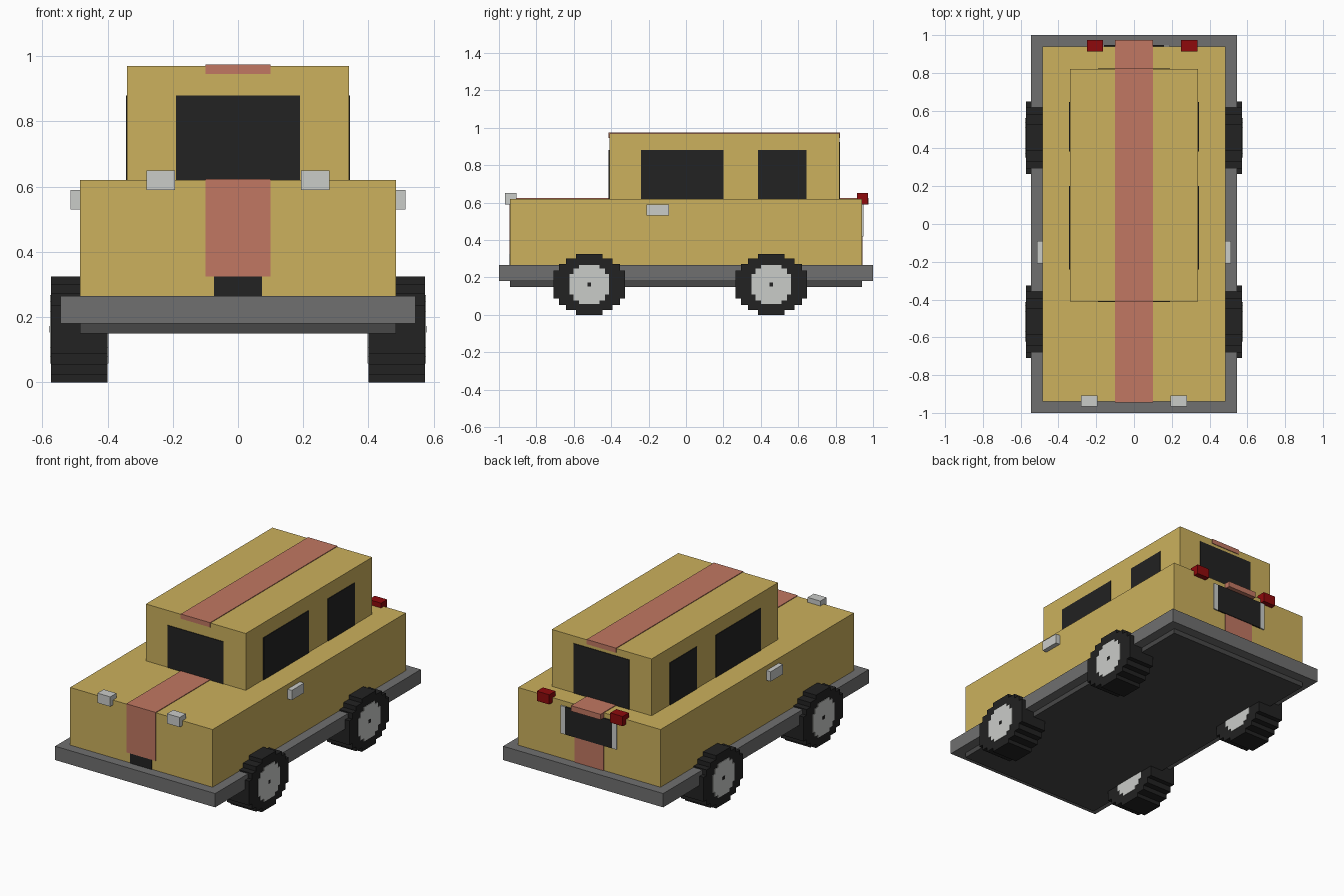
import bpy, bmesh

if "Cube" in bpy.data.objects:
    bpy.data.objects.remove(bpy.data.objects["Cube"])


def mat(name, r, g, b):
    lin = lambda c: ((c / 255 + 0.055) / 1.055) ** 2.4 if c > 10 else c / 255 / 12.92
    m = bpy.data.materials.new(name)
    m.diffuse_color = (lin(r), lin(g), lin(b), 1)
    m.use_nodes = True
    m.node_tree.nodes["Principled BSDF"].inputs["Base Color"].default_value = m.diffuse_color
    return m


YELLOW = mat("sand yellow", 204, 177, 93)
SALMON = mat("salmon stripe", 193, 119, 98)
BLACK = mat("soft black", 34, 34, 34)
GREY = mat("chassis grey", 112, 112, 112)
DARK = mat("underside grey", 71, 71, 71)
SILVER = mat("silver", 202, 204, 201)
RED = mat("tail red", 142, 10, 12)


def finish(name, bm, material):
    bmesh.ops.recalc_face_normals(bm, faces=bm.faces)
    me = bpy.data.meshes.new(name)
    bm.to_mesh(me)
    bm.free()
    me.materials.append(material)
    ob = bpy.data.objects.new(name, me)
    bpy.context.collection.objects.link(ob)
    return ob


def box(name, x, y, z, material):
    """Box from (min, max) ranges on each axis."""
    bm = bmesh.new()
    bmesh.ops.create_cube(bm, size=1)
    for v in bm.verts:
        v.co = [r[0] if c < 0 else r[1] for c, r in zip(v.co, (x, y, z))]
    return finish(name, bm, material)


def stepped_disc(name, steps, cy, cz, x0, x1, material):
    """Blocky disc along x; steps are (half width, half height), widest first."""
    quarter = []
    for i, (a, b) in enumerate(steps):
        if i:
            quarter.append((a, steps[i - 1][1]))
        quarter.append((a, b))
    loop = quarter + [(-a, b) for a, b in reversed(quarter)]
    loop += [(-a, -b) for a, b in quarter] + [(a, -b) for a, b in reversed(quarter)]
    bm = bmesh.new()
    face = bm.faces.new([bm.verts.new((x0, cy + a, cz + b)) for a, b in loop])
    ext = bmesh.ops.extrude_face_region(bm, geom=[face])
    for v in ext["geom"]:
        if isinstance(v, bmesh.types.BMVert):
            v.co.x = x1
    return finish(name, bm, material)


T = 0.004  # thickness of painted plates

# Main volumes
box("underbody", (-.485, .485), (-.94, .94), (.15, .18), DARK)
box("chassis", (-.545, .545), (-1, 1), (.18, .265), GREY)
box("body", (-.485, .485), (-.94, .94), (.265, .62), YELLOW)
box("cabin", (-.34, .34), (-.41, .82), (.62, .97), YELLOW)

# Centre stripe, running over the whole vehicle
S = (-.1, .1)
box("stripe_nose", S, (-.94 - T, -.94), (.325, .62), SALMON)
box("stripe_hood", S, (-.94 - T, -.41), (.62, .62 + T), SALMON)
box("stripe_cabin_front", S, (-.41 - T, -.41), (.945, .97), SALMON)
box("stripe_roof", S, (-.41 - T, .82 + T), (.97, .97 + T), SALMON)
box("stripe_cabin_back", S, (.82, .82 + T), (.945, .97), SALMON)
box("stripe_trunk", S, (.82, .94), (.62, .62 + T), SALMON)
box("stripe_tail", S, (.94, .94 + T), (.265, .6), SALMON)
box("trunk_handle", S, (.94, .975), (.59, .62 + T), SALMON)

# Windows
box("windscreen", (-.19, .19), (-.41 - T, -.41), (.62, .88), BLACK)
box("rear_window", (-.19, .19), (.82, .82 + T), (.62, .925), BLACK)

# Front grille and rear plate with silver ends
box("grille", (-.073, .073), (-.94 - T, -.94), (.265, .325), BLACK)
box("rear_panel", (-.16, .16), (.94, .94 + 2 * T), (.42, .59), BLACK)

for side, s in (("right", 1), ("left", -1)):
    def across(a, b):
        return tuple(sorted((s * a, s * b)))

    # Side details
    box(f"front_side_window_{side}", across(.34, .34 + T), (-.24, .2), (.62, .88), BLACK)
    box(f"rear_side_window_{side}", across(.34, .34 + T), (.385, .645), (.62, .88), BLACK)
    box(f"door_handle_{side}", across(.485, .514), (-.21, -.09), (.53, .59), SILVER)
    box(f"rear_panel_end_{side}", across(.16, .19), (.94, .94 + 2 * T), (.42, .59), SILVER)
    box(f"headlight_{side}", across(.193, .28), (-.967, -.907), (.59, .65), SILVER)

    # Wheels with hub discs on both faces
    for end, cy in (("front", -.517), ("rear", .456)):
        tyre = [(.192, .075), (.163, .11), (.125, .138), (.07, .1625)]
        hub = [(.105, .055), (.085, .085), (.055, .105)]
        cz = .1625
        stepped_disc(f"tyre_{end}_{side}", tyre, cy, cz, s * .4, s * .573, BLACK)
        stepped_disc(f"hub_outer_{end}_{side}", hub, cy, cz, s * .573, s * .576, SILVER)
        stepped_disc(f"hub_inner_{end}_{side}", hub, cy, cz, s * .397, s * .4, SILVER)
        box(f"hub_bolt_{end}_{side}", across(.576, .578), (cy - .01, cy + .01),
            (cz - .01, cz + .01), BLACK)

# Tail lights sit slightly off centre
for side, x in (("right", .25), ("left", -.25)):
    box(f"tail_light_{side}", (x, x + .085), (.913, .973), (.59, .65), RED)
